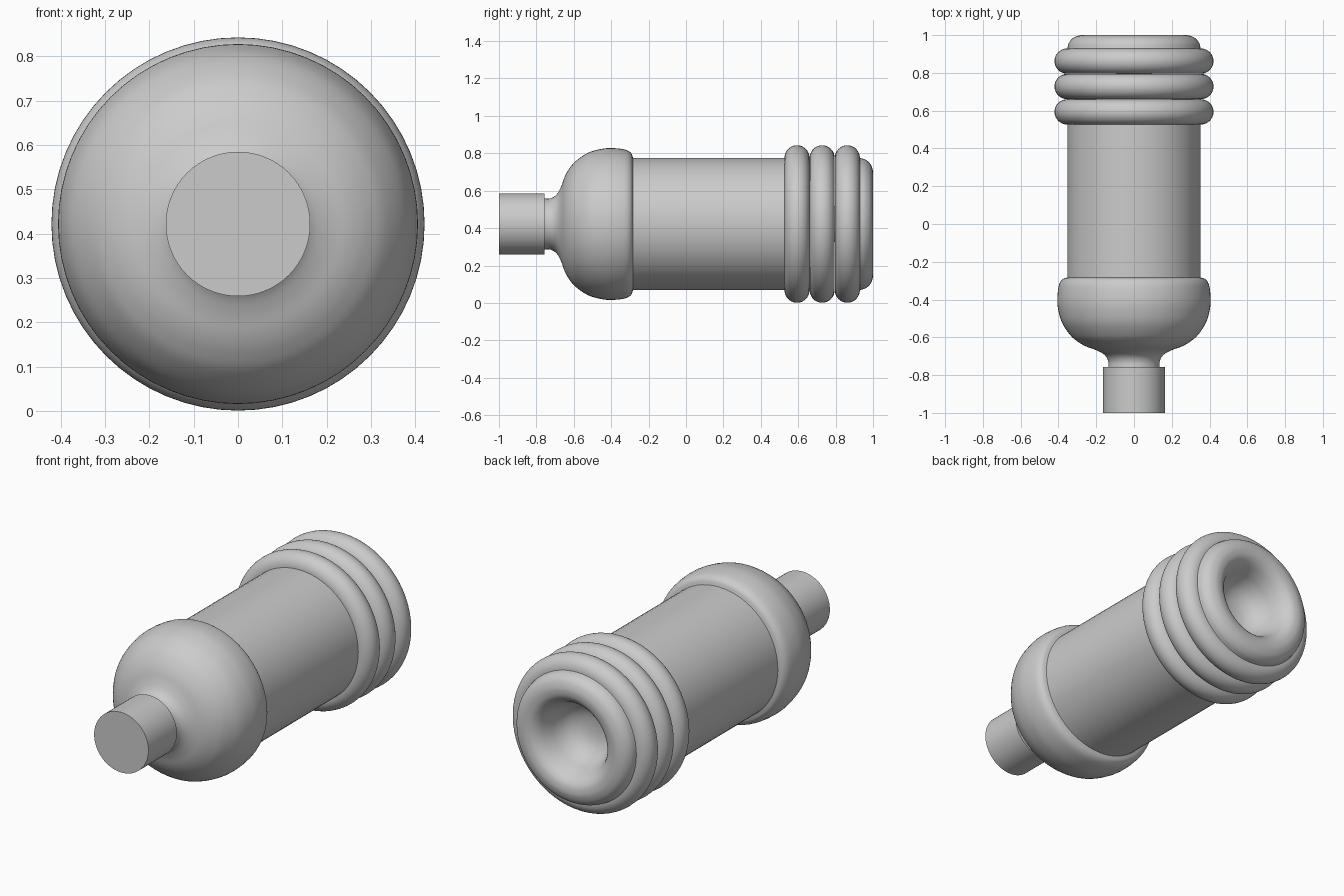
import bpy, bmesh, math
from mathutils import Vector

if "Cube" in bpy.data.objects:
    bpy.data.objects.remove(bpy.data.objects["Cube"])

SEG = 64
AXIS_Z = 0.422


def curve_through(pts, steps=5):
    """Smooth open profile passing through (radius, y) points."""
    p = [Vector(q) for q in pts]
    p = [2 * p[0] - p[1]] + p + [2 * p[-1] - p[-2]]
    out = []
    for a, b, c, d in zip(p, p[1:], p[2:], p[3:]):
        for i in range(steps):
            t = i / steps
            out.append(0.5 * (2 * b + (c - a) * t + (2 * a - 5 * b + 4 * c - d) * t * t
                              + (3 * b - a - 3 * c + d) * t ** 3))
    out.append(p[-2])
    return [(max(q.x, 0), q.y) for q in out]


def lathe(name, profile):
    """Revolve a (radius, y) profile about the bottle's long axis."""
    bm = bmesh.new()
    vs = [bm.verts.new((r, y, AXIS_Z)) for r, y in profile]
    es = [bm.edges.new(pair) for pair in zip(vs, vs[1:])]
    bmesh.ops.spin(bm, geom=vs + es, cent=(0, 0, AXIS_Z), axis=(0, 1, 0),
                   angle=2 * math.pi, steps=SEG, use_merge=True)
    bmesh.ops.remove_doubles(bm, verts=bm.verts, dist=1e-5)
    bmesh.ops.recalc_face_normals(bm, faces=bm.faces)
    me = bpy.data.meshes.new(name)
    bm.to_mesh(me)
    bm.free()
    ob = bpy.data.objects.new(name, me)
    bpy.context.collection.objects.link(ob)
    bpy.ops.object.select_all(action='DESELECT')
    ob.select_set(True)
    bpy.context.view_layer.objects.active = ob
    bpy.ops.object.shade_smooth_by_angle(angle=math.radians(35))
    return ob


# Cap, closed at both ends
lathe("cap", [(0, -1), (0.163, -1), (0.163, -0.757), (0, -0.757)])

# Slim neck flaring into the bulbous shoulder
lathe("neck_and_shoulder", curve_through([
    (0.136, -0.757), (0.136, -0.73), (0.146, -0.705), (0.168, -0.684), (0.205, -0.666),
    (0.254, -0.648), (0.295, -0.625), (0.336, -0.59), (0.38, -0.525), (0.401, -0.455),
    (0.406, -0.396), (0.398, -0.326), (0.380, -0.294), (0.353, -0.283)]))

# Straight body wall
lathe("body", [(0.353, -0.283), (0.353, 0.527)])

# Three rounded grip rings
for i in range(3):
    mid = 0.5935 + 0.1345 * i
    arc = [math.pi * k / 20 for k in range(21)]
    lathe(f"ring_{i + 1}", [(0.353 + 0.068 * math.sin(a), mid - 0.067 * math.cos(a)) for a in arc])

# Rounded foot with a deep dimple pushed into the base
lathe("base", curve_through([
    (0.353, 0.928), (0.345, 0.958), (0.325, 0.983), (0.298, 0.996), (0.27, 1.0),
    (0.235, 0.992), (0.205, 0.965), (0.182, 0.92), (0.163, 0.87), (0.135, 0.825),
    (0.095, 0.795), (0.05, 0.781), (0, 0.777)]))
